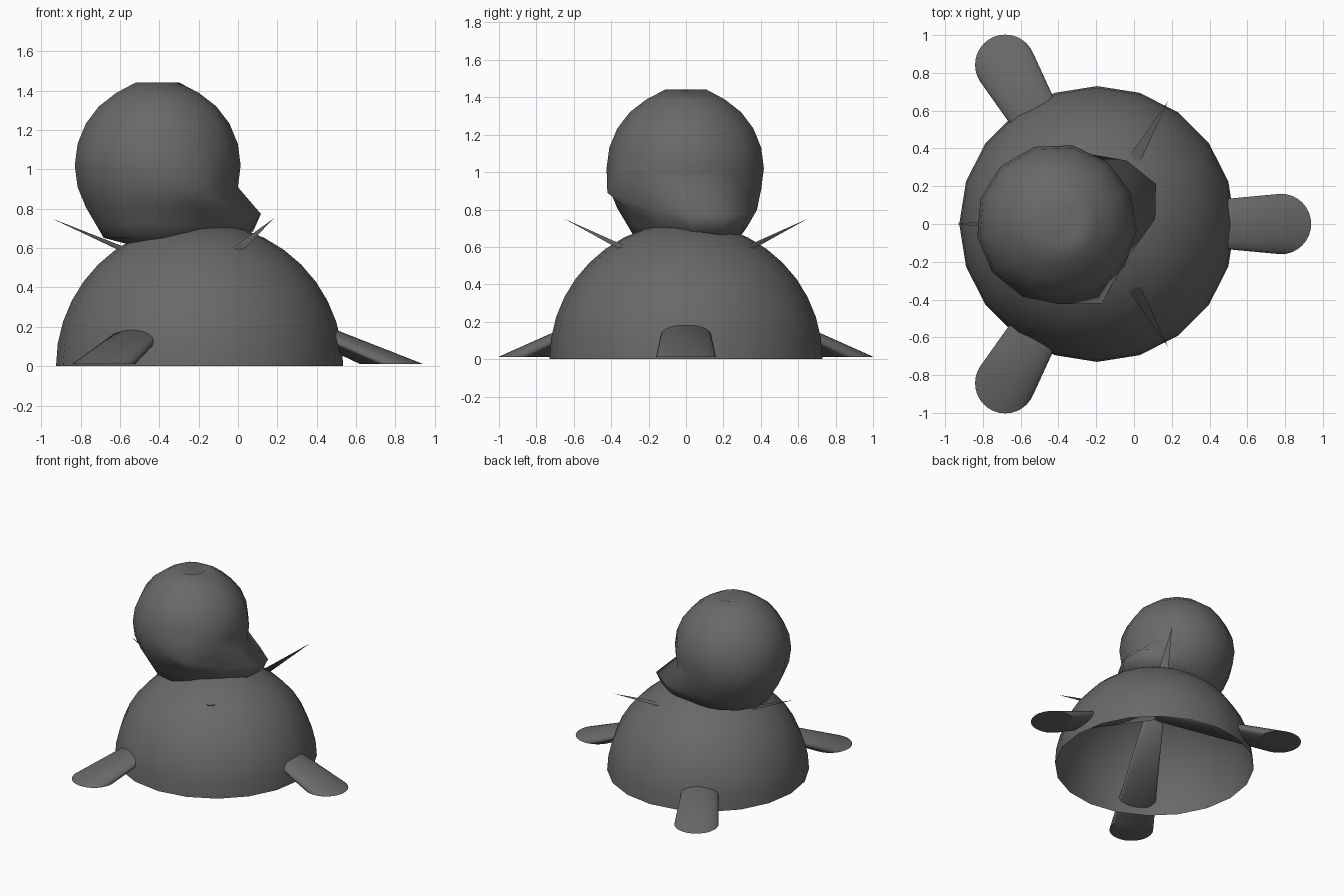
import bpy
import bmesh
from math import sin, cos, pi, radians
from mathutils import Vector

cube = bpy.data.objects.get("Cube")
if cube:
    bpy.data.objects.remove(cube)

grey = bpy.data.materials.new("dark grey")
grey.use_nodes = True
colour = (0.14, 0.14, 0.14, 1)
grey.diffuse_color = colour
grey.node_tree.nodes["Principled BSDF"].inputs["Base Color"].default_value = colour


def finish(bm, name, sharp=50):
    bmesh.ops.recalc_face_normals(bm, faces=bm.faces)
    mesh = bpy.data.meshes.new(name)
    bm.to_mesh(mesh)
    bm.free()
    mesh.materials.append(grey)
    obj = bpy.data.objects.new(name, mesh)
    bpy.context.collection.objects.link(obj)
    bpy.ops.object.select_all(action='DESELECT')
    obj.select_set(True)
    bpy.context.view_layer.objects.active = obj
    bpy.ops.object.shade_smooth_by_angle(angle=radians(sharp))
    return obj


def polar(radius, angle, z):
    return Vector((radius * cos(angle), radius * sin(angle), z))


def loft(bm, rings):
    """Join equal rings of points with quads."""
    rows = [[bm.verts.new(p) for p in ring] for ring in rings]
    n = len(rows[0])
    for a, b in zip(rows, rows[1:]):
        for i in range(n):
            j = (i + 1) % n
            bm.faces.new((a[i], a[j], b[j], b[i]))
    return rows


def close(bm, row, point):
    """Fan a ring to a single point."""
    tip = bm.verts.new(point)
    for i in range(len(row)):
        bm.faces.new((row[i], row[(i + 1) % len(row)], tip))


centre = Vector((-0.195, 0, 0))

# Body: hollow dome, open underneath
bm = bmesh.new()
sides, steps, size = 20, 10, 0.73
rows = loft(bm, [[centre + polar(size * cos(t), 2 * pi * i / sides, size * sin(t))
                  for i in range(sides)]
                 for t in (pi / 2 * k / steps for k in range(steps))])
close(bm, rows[-1], centre + Vector((0, 0, size)))
finish(bm, "body")

# Legs: slanted cones whose tips pierce the far side of the body as spikes
for k, name in enumerate(("left_leg", "back_leg", "front_leg")):
    a = 2 * pi * k / 3
    foot = centre + polar(0.973, a, 0.012)
    bm = bmesh.new()
    ring = [bm.verts.new(foot + polar(0.16, 2 * pi * i / 32, 0)) for i in range(32)]
    bm.faces.new(ring)
    close(bm, ring, centre + polar(-0.75, a, 0.75))
    finish(bm, name)

# Head: ball with a dented crown, a beak and one pulled-out cheek corner
middle = Vector((-0.41, 0, 1.02))
radius, sides = 0.425, 13
beak_angle = radians(20)
beak_pull = {8: 0.2, 9: 0.21, 10: 0.12}
widen = {9: 1.05, 10: 1.3}
rings = []
for k in range(1, 12):
    t = pi * k / 12
    ring = []
    for i in range(sides):
        a = radians(-60) + 2 * pi * i / sides
        p = middle + polar(radius * sin(t) * widen.get(k, 1), a, radius * cos(t))
        facing = max(0, cos(a - beak_angle)) ** 2
        if k in beak_pull:
            p += polar(beak_pull[k] * facing, beak_angle, -0.035 * facing)
        if k == 7 and i == 0:
            p += Vector((0.035, -0.065, -0.02))
        ring.append(p)
    rings.append(ring)
for p in rings[0]:
    p.z = 1.442
bm = bmesh.new()
rows = loft(bm, rings)
close(bm, rows[0], (-0.34, 0, 1.4))
close(bm, rows[-1], middle - Vector((0, 0, radius)))
finish(bm, "head", 75)
